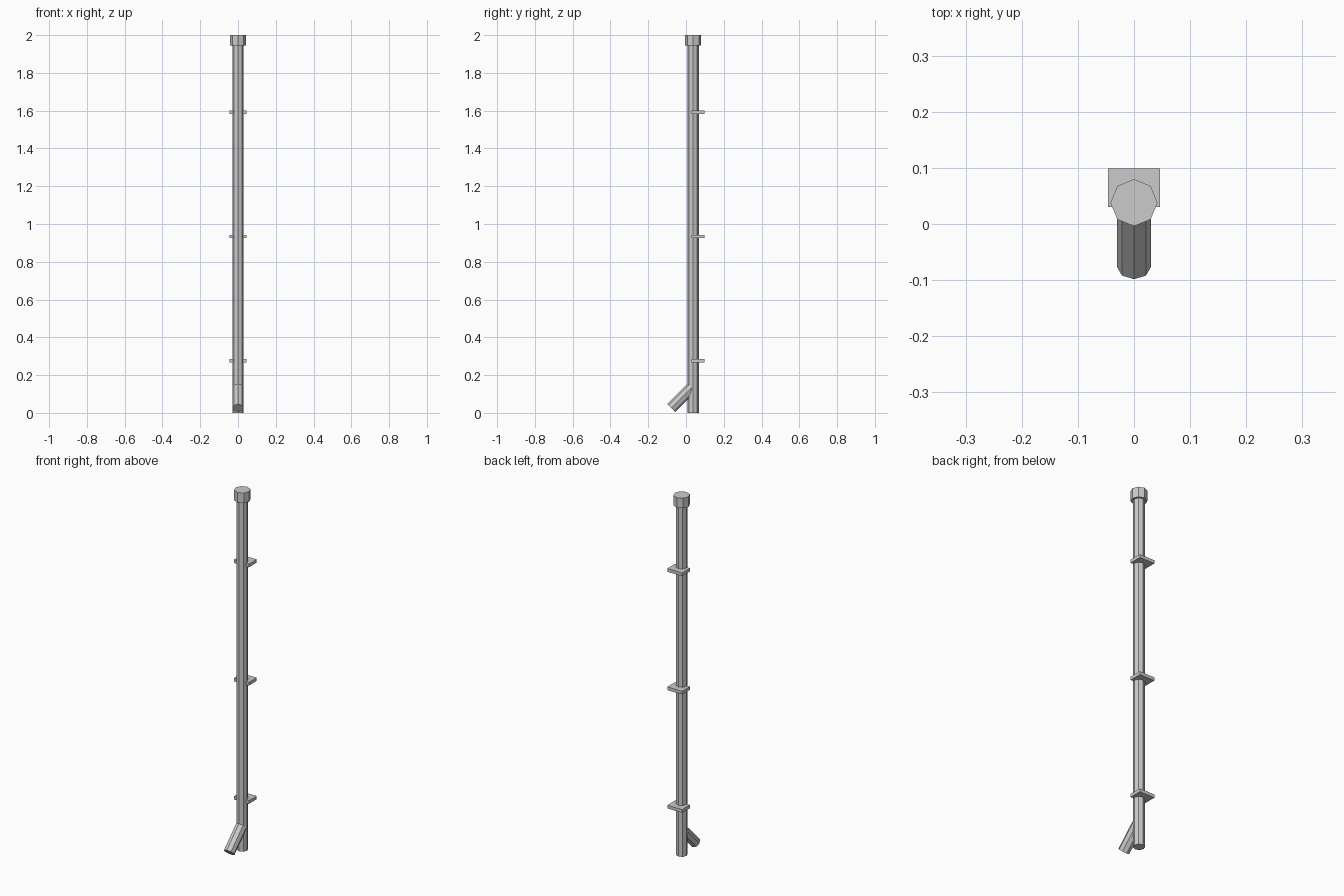
import bpy
from math import radians

if "Cube" in bpy.data.objects:
    bpy.data.objects.remove(bpy.data.objects["Cube"])

PIPE_Y = 0.038   # pipe axis
R = 0.03         # pipe radius


def octagon(name, radius, depth, loc, rot_x=0.0):
    bpy.ops.mesh.primitive_cylinder_add(vertices=8, radius=radius, depth=depth,
                                        location=loc, rotation=(rot_x, 0, 0))
    bpy.context.object.name = name


def box(name, size, loc):
    bpy.ops.mesh.primitive_cube_add(size=1, location=loc)
    ob = bpy.context.object
    ob.name = name
    ob.scale = size


# vertical downpipe
octagon("downpipe", R, 1.96, (0, PIPE_Y, 0.98))

# wider collar at the top
octagon("top_collar", 0.042, 0.056, (0, PIPE_Y, 1.972))

# angled outlet spout at the bottom, pointing forward and down
octagon("outlet_spout", R, 0.15, (0, -0.024, 0.079), radians(-45))

# wall brackets behind the pipe
for i in range(3):
    box(f"wall_bracket_{i + 1}", (0.092, 0.069, 0.018),
        (0, 0.0645, 0.276 + i * 0.658))
